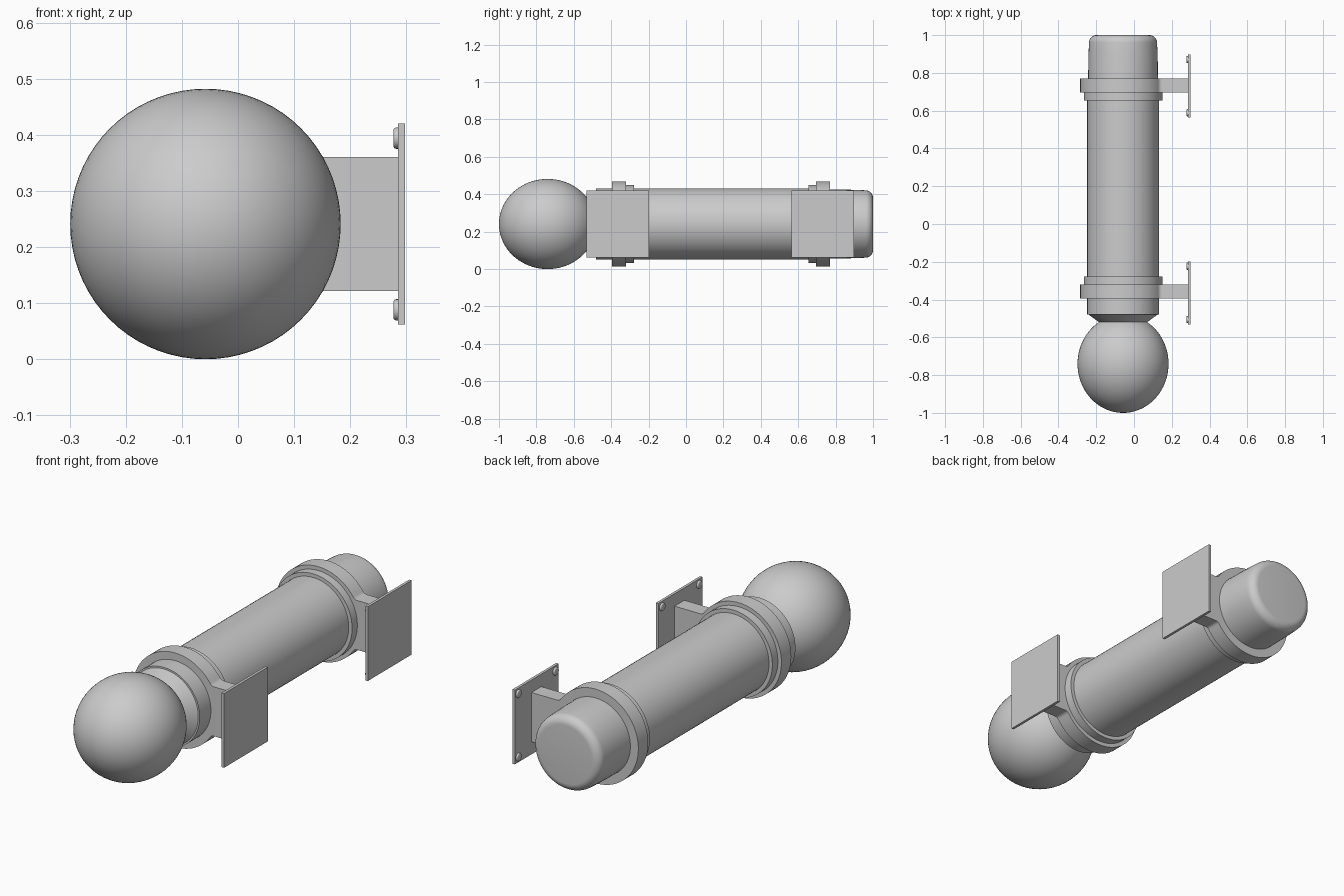
import bpy, bmesh, math
from mathutils import Vector, Matrix

if "Cube" in bpy.data.objects:
    bpy.data.objects.remove(bpy.data.objects["Cube"])

CX, CZ = -0.058, 0.241   # tube axis


def finish(bm, name, angle=30):
    bmesh.ops.remove_doubles(bm, verts=bm.verts, dist=1e-5)
    bmesh.ops.recalc_face_normals(bm, faces=bm.faces)
    me = bpy.data.meshes.new(name)
    bm.to_mesh(me)
    bm.free()
    ob = bpy.data.objects.new(name, me)
    bpy.context.collection.objects.link(ob)
    bpy.ops.object.select_all(action='DESELECT')
    ob.select_set(True)
    bpy.context.view_layer.objects.active = ob
    bpy.ops.object.shade_smooth_by_angle(angle=math.radians(angle))
    return ob


def lathe(name, profile, steps=72):
    """Revolve (radius, y) points around the tube axis."""
    bm = bmesh.new()
    vs = [bm.verts.new((CX + r, y, CZ)) for r, y in profile]
    es = [bm.edges.new(p) for p in zip(vs, vs[1:])]
    bmesh.ops.spin(bm, geom=vs + es, cent=(CX, 0, CZ), axis=(0, 1, 0),
                   angle=math.tau, steps=steps, use_merge=True)
    return finish(bm, name)


def box(name, x, y, z):
    bm = bmesh.new()
    bmesh.ops.create_cube(bm, size=1)
    for v in bm.verts:
        v.co = Vector([(a + b) / 2 + c * (b - a) for c, (a, b) in zip(v.co, (x, y, z))])
    return finish(bm, name)


def clamp(name, y0, y1, R=0.227, h=0.119, f=0.025, x_end=0.287):
    """Round band with a filleted arm, extruded along y."""
    fx = math.sqrt((R + f) ** 2 - (h + f) ** 2)
    a = math.atan2(h + f, fx)
    half = [(x_end - CX, h)]
    for i in range(9):   # concave fillet into the band
        t = -math.pi / 2 - (math.pi / 2 - a) * i / 8
        half.append((fx + f * math.cos(t), h + f + f * math.sin(t)))
    for i in range(1, 33):
        t = a + (math.pi - a) * i / 32
        half.append((R * math.cos(t), R * math.sin(t)))
    pts = half + [(x, -z) for x, z in reversed(half[:-1])]
    bm = bmesh.new()
    face = bm.faces.new([bm.verts.new((CX + x, y0, CZ + z)) for x, z in pts])
    ext = bmesh.ops.extrude_face_region(bm, geom=[face])['geom']
    bmesh.ops.translate(bm, vec=(0, y1 - y0, 0),
                        verts=[v for v in ext if isinstance(v, bmesh.types.BMVert)])
    return finish(bm, name)


def bolt(name, y, z):
    """Low domed bolt head on the inner face of a plate."""
    bm = bmesh.new()
    bmesh.ops.create_cone(bm, cap_ends=True, segments=24, radius1=0.019, radius2=0.019,
                          depth=0.012, matrix=Matrix.Translation((0.283, y, z))
                          @ Matrix.Rotation(-math.pi / 2, 4, 'Y'))
    rim = [e for e in bm.edges if all(v.co.x < 0.28 for v in e.verts)]
    bmesh.ops.bevel(bm, geom=rim, offset=0.005, segments=3, profile=0.5, affect='EDGES')
    return finish(bm, name, 40)


# Globe at the front end
n = 40
lathe("globe", [(0.241 * math.sin(math.pi * i / n), -0.74 - 0.26 * math.cos(math.pi * i / n))
                for i in range(n + 1)])

# Main tube with tapered neck
lathe("tube", [(0, -0.518), (0.13, -0.518), (0.182, -0.48), (0.19, -0.48),
               (0.19, 0.69), (0, 0.69)])

# Rounded end cap
corner = [(0.14 + 0.04 * math.sin(t), 0.96 + 0.04 * math.cos(t))
          for t in [math.pi / 2 * (1 - i / 8) for i in range(9)]]
lathe("end_cap", [(0, 0.68), (0.185, 0.68), (0.184, 0.85), (0.182, 0.92)] + corner + [(0, 1.0)])

# Two wall brackets: collar, clamp with arm, plate and four bolts
for side, c0, c1, k0, k1, pc in (("front", -0.322, -0.278, -0.395, -0.32, -0.365),
                                 ("rear", 0.655, 0.697, 0.695, 0.77, 0.73)):
    lathe(side + "_collar", [(0.18, c0), (0.208, c0), (0.208, c1), (0.18, c1), (0.18, c0)])
    clamp(side + "_clamp", k0, k1)
    box(side + "_plate", (0.285, 0.298), (pc - 0.167, pc + 0.167), (CZ - 0.179, CZ + 0.179))
    for i, (sy, sz) in enumerate(((-1, -1), (-1, 1), (1, -1), (1, 1))):
        bolt(f"{side}_bolt_{i + 1}", pc + 0.141 * sy, CZ + 0.153 * sz)
